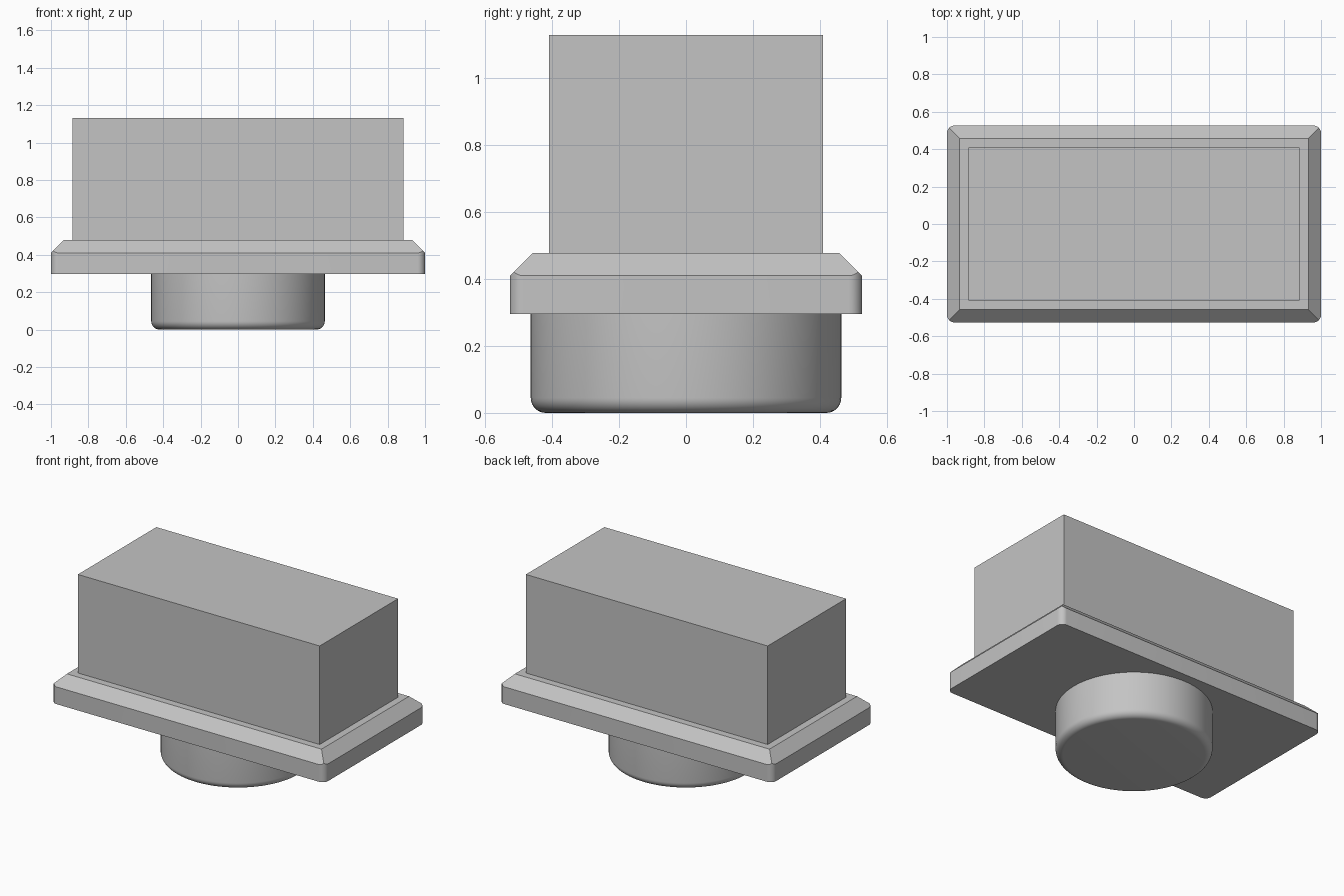
import bpy, bmesh, math
from mathutils import Vector

cube = bpy.data.objects.get("Cube")
if cube:
    bpy.data.objects.remove(cube, do_unlink=True)

grey = bpy.data.materials.new("plain grey")
grey.use_nodes = True
colour = (0.55, 0.55, 0.55, 1)
grey.diffuse_color = colour
grey.node_tree.nodes["Principled BSDF"].inputs["Base Color"].default_value = colour


def finish(bm, name, smooth=True):
    """Turn a bmesh into a named, coloured object."""
    bmesh.ops.recalc_face_normals(bm, faces=bm.faces)
    mesh = bpy.data.meshes.new(name)
    bm.to_mesh(mesh)
    bm.free()
    mesh.materials.append(grey)
    obj = bpy.data.objects.new(name, mesh)
    bpy.context.collection.objects.link(obj)
    if smooth:
        bpy.ops.object.select_all(action='DESELECT')
        obj.select_set(True)
        bpy.context.view_layer.objects.active = obj
        bpy.ops.object.shade_smooth_by_angle(angle=math.radians(35))
    return obj


def block(half_x, half_y, bottom, top):
    bm = bmesh.new()
    bmesh.ops.create_cube(bm, size=1)
    for v in bm.verts:
        v.co = Vector((v.co.x * 2 * half_x, v.co.y * 2 * half_y,
                       bottom if v.co.z < 0 else top))
    return bm


# Upper block
finish(block(0.885, 0.41, 0.478, 1.13), "upper_block", smooth=False)

# Flange: rounded vertical corners, then a chamfer cut along each top side
half_x, half_y, bottom, top, chamfer = 1.0, 0.526, 0.296, 0.478, 0.068
bm = block(half_x, half_y, bottom, top)
uprights = [e for e in bm.edges if abs(e.verts[0].co.z - e.verts[1].co.z) > 0.1]
bmesh.ops.bevel(bm, geom=uprights, offset=0.04, offset_type='OFFSET',
                segments=8, profile=0.5, affect='EDGES')
for dx, dy in ((1, 0), (-1, 0), (0, 1), (0, -1)):
    point = Vector((dx * half_x, dy * half_y, top - chamfer))
    cut = bmesh.ops.bisect_plane(
        bm, geom=bm.verts[:] + bm.edges[:] + bm.faces[:], dist=1e-6,
        plane_co=point, plane_no=Vector((dx, dy, 1)).normalized(),
        clear_outer=True)
    rim = [e for e in bm.edges if e.is_boundary]
    bmesh.ops.contextual_create(bm, geom=rim)
finish(bm, "chamfered_flange")

# Round foot with a filleted lower rim
bm = bmesh.new()
bmesh.ops.create_cone(bm, cap_ends=True, segments=96, radius1=0.464,
                      radius2=0.464, depth=0.296)
bmesh.ops.translate(bm, verts=bm.verts, vec=(0, 0, 0.148))
rim = [e for e in bm.edges if all(v.co.z < 0.01 for v in e.verts)]
bmesh.ops.bevel(bm, geom=rim, offset=0.045, offset_type='OFFSET',
                segments=8, profile=0.5, affect='EDGES')
finish(bm, "round_foot")
